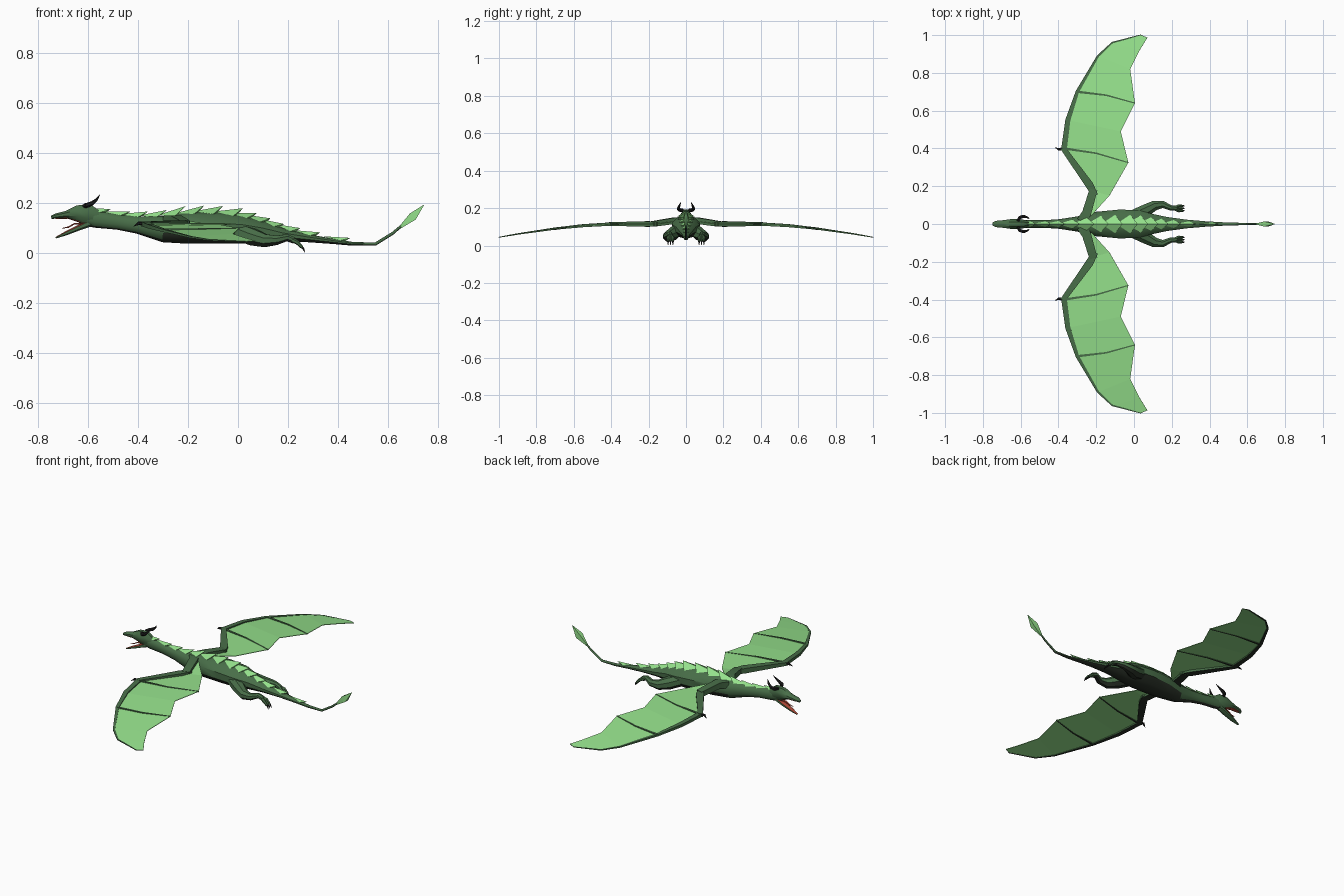
import bpy, bmesh, math
from mathutils import Vector

cube = bpy.data.objects.get("Cube")
if cube:
    bpy.data.objects.remove(cube, do_unlink=True)


def material(name, rgb):
    m = bpy.data.materials.new(name)
    m.use_nodes = True
    m.diffuse_color = (*rgb, 1)
    m.node_tree.nodes["Principled BSDF"].inputs["Base Color"].default_value = (*rgb, 1)
    return m


SKIN = material("dark green skin", (0.065, 0.155, 0.065))
BELLY = material("blackish belly", (0.022, 0.03, 0.02))
MEMBRANE = material("light green membrane", (0.30, 0.75, 0.26))
HORN = material("black horn", (0.012, 0.012, 0.012))
MOUTH = material("red mouth", (0.45, 0.07, 0.04))


def finish(name, bm, mat, angle=0):
    bmesh.ops.recalc_face_normals(bm, faces=bm.faces)
    me = bpy.data.meshes.new(name)
    bm.to_mesh(me)
    bm.free()
    me.materials.append(mat)
    ob = bpy.data.objects.new(name, me)
    bpy.context.collection.objects.link(ob)
    if angle:
        bpy.ops.object.select_all(action='DESELECT')
        ob.select_set(True)
        bpy.context.view_layer.objects.active = ob
        bpy.ops.object.shade_smooth_by_angle(angle=math.radians(angle))
    return ob


def tube(name, path, mat, sides=6, angle=40):
    """Loft rings along a path of (x, y, z, half width, half height)."""
    bm = bmesh.new()
    pts = [Vector(p[:3]) for p in path]
    rings = []
    for i, p in enumerate(path):
        t = (pts[min(i + 1, len(pts) - 1)] - pts[max(i - 1, 0)]).normalized()
        side = Vector((0, 0, 1)).cross(t).normalized()
        up = t.cross(side)
        turns = [2 * math.pi * (k + 0.5) / sides for k in range(sides)]
        rings.append([bm.verts.new(pts[i] + side * p[3] * math.cos(a) + up * p[4] * math.sin(a))
                      for a in turns])
    for r, q in zip(rings, rings[1:]):
        for k in range(sides):
            j = (k + 1) % sides
            bm.faces.new((r[k], r[j], q[j], q[k]))
    bm.faces.new(rings[0])
    bm.faces.new(rings[-1])
    return finish(name, bm, mat, angle)


def limb(name, points, radii, mat, s=1, sides=6, flat=1.0):
    """Tube mirrored to side s; flat scales its height."""
    return tube(name, [(x, y * s, z, r, r * flat) for (x, y, z), r in zip(points, radii)],
                mat, sides)


def paint(ob, mat, rule):
    """Give the faces whose normal meets the rule a second colour."""
    ob.data.materials.append(mat)
    for f in ob.data.polygons:
        if rule(f.normal):
            f.material_index = 1


def underside(n):
    return n.z < -0.5


def profile(rows):
    """Rows of (x, half width, bottom, top) to a path."""
    return [(x, 0, (b + t) / 2, w, (t - b) / 2) for x, w, b, t in rows]


# Body, neck and tail
BODY = [(-0.63, .018, .115, .18), (-0.57, .022, .10, .168), (-0.48, .021, .092, .153),
        (-0.40, .026, .076, .146), (-0.30, .042, .042, .148), (-0.20, .068, .036, .164),
        (-0.08, .080, .036, .163), (0.02, .078, .036, .152), (0.10, .055, .042, .128),
        (0.18, .038, .045, .097), (0.28, .024, .042, .074), (0.38, .015, .035, .056),
        (0.46, .010, .028, .043), (0.55, .007, .028, .041)]
tail = [(0.62, 0, .078, .005, .006), (0.68, 0, .13, .004, .004)]
paint(tube("body", profile(BODY) + tail, SKIN, 10), BELLY, underside)


def back_at(x):
    """Top height and half width of the body at x."""
    for a, b in zip(BODY, BODY[1:]):
        if a[0] <= x <= b[0]:
            f = (x - a[0]) / (b[0] - a[0])
            return a[3] + f * (b[3] - a[3]), a[1] + f * (b[1] - a[1])


# Dorsal plates: overlapping kites rising toward the tail
bm = bmesh.new()
TIPS = [-0.51, -0.43, -0.36, -0.285, -0.21, -0.135, -0.06, 0.02, 0.075, 0.13, 0.185, 0.25,
        0.33, 0.45]
for x in TIPS:
    z, w = back_at(x)
    zs, ws = back_at(x - 0.04)
    front = bm.verts.new((x - 0.115, 0, back_at(x - 0.115)[0] + 0.002))
    tip = bm.verts.new((x, 0, z + 0.013 + 0.17 * w))
    heel = bm.verts.new((x - 0.022, 0, z + 0.001))
    for s in (1, -1):
        v = bm.verts.new((x - 0.04, s * ws * 0.62, zs - ws * 0.12))
        bm.faces.new((front, v, tip))
        bm.faces.new((heel, v, tip))
        bm.faces.new((front, v, heel))
finish("back_plates", bm, MEMBRANE)

# Tail blade
tube("tail_blade", [(0.645, 0, .098, .003, .006), (0.70, 0, .145, .019, .024),
                    (0.745, 0, .192, .001, .001)], MEMBRANE, 4)

# Head: upper jaw and skull
head = tube("head", profile([(-0.748, .008, .134, .148), (-0.73, .018, .136, .158),
                             (-0.69, .022, .138, .168), (-0.645, .029, .126, .192),
                             (-0.60, .027, .113, .198), (-0.56, .018, .11, .17)]), SKIN, 8)

# Lower jaw with a red upper side, palate and tongue
jaw = tube("lower_jaw", [(-0.73, 0, .06, .006, .003), (-0.69, 0, .077, .014, .008),
                         (-0.64, 0, .099, .018, .011), (-0.585, 0, .122, .016, .015)], SKIN, 6)
paint(jaw, MOUTH, lambda n: n.z > 0.6)
tube("palate", [(-0.73, 0, .139, .010, .004), (-0.68, 0, .14, .013, .004),
                (-0.61, 0, .119, .014, .006)], MOUTH, 6)
tube("tongue", [(-0.61, 0, .116, .008, .004), (-0.655, 0, .116, .007, .003),
                (-0.68, 0, .102, .005, .003), (-0.705, 0, .098, .001, .001)], MOUTH, 6)

# Wing outline: leading and trailing points in matching pairs
LEAD = [(-0.26, .04), (-0.20, .17), (-0.37, .40), (-0.35, .55), (-0.30, .70),
        (-0.19, .89), (-0.115, .96), (0.035, 1.0)]
TRAIL = [(-0.23, .04), (-0.13, .15), (-0.03, .325), (-0.07, .49), (0.005, .64),
         (-0.02, .82), (0.03, .92), (0.07, .985)]


def wing_z(y):
    if y < 0.15:
        return 0.14 - 0.2 * y
    return 0.115 - 0.071 * max(0, (y - 0.38) / 0.62) ** 1.6


def at(p):
    return (p[0], p[1], wing_z(p[1]))


for s, side in ((1, "left"), (-1, "right")):
    # Wing skin
    bm = bmesh.new()
    rows = [[bm.verts.new((x, y * s, wing_z(y))) for x, y in pair] for pair in zip(LEAD, TRAIL)]
    for a, b in zip(rows, rows[1:]):
        bm.faces.new((a[0], b[0], b[1], a[1]))
    skin = finish(side + "_wing_membrane", bm, MEMBRANE)
    solid = skin.modifiers.new("thickness", 'SOLIDIFY')
    solid.thickness = 0.003
    solid.offset = 0

    # Flat-topped wing bones, dark underneath
    bones = [
        limb(side + "_upper_arm", [(-0.275, .015, .128), (-0.25, .06, .133), (-0.215, .18, .115)],
             (.040, .034, .030), SKIN, s, 4, 0.7),
        limb(side + "_forearm", [(-0.205, .15, .115), (-0.235, .205, .115), (-0.378, .405, .115)],
             (.022, .030, .019), SKIN, s, 4, 0.7),
        limb(side + "_leading_finger", [at(p) for p in LEAD[2:]] + [at(TRAIL[-1])],
             (.021, .019, .013, .008, .006, .004, .002), SKIN, s, 4, 0.6)]
    for n, i in (("inner", 2), ("outer", 4)):
        a, b = at(LEAD[i]), at(TRAIL[i])
        mid = [(p + q) / 2 for p, q in zip(a, b)]
        mid[1] += 0.012
        bones.append(limb(f"{side}_{n}_finger", [a, mid, b], (.009, .006, .004), SKIN, s, 4))
    for bone in bones:
        paint(bone, BELLY, underside)
    limb(side + "_thumb_claw", [(-0.375, .40, .116), (-0.398, .395, .118), (-0.418, .405, .106)],
         (.009, .007, .001), HORN, s)

    # Horn sweeping out, back and up
    limb(side + "_horn", [(-0.615, .016, .188), (-0.605, .034, .19), (-0.585, .041, .197),
                          (-0.567, .036, .212), (-0.553, .027, .232)],
         (.009, .010, .009, .006, .001), HORN, s)

    # Hind leg, trailing behind the body
    leg = limb(side + "_hind_leg", [(0.0, .045, .085), (0.06, .07, .062), (0.11, .098, .048),
                                    (0.155, .103, .05), (0.195, .085, .06), (0.222, .083, .05)],
               (.034, .036, .028, .02, .015, .014), SKIN, s, 8)
    paint(leg, BELLY, underside)
    for k in (-1, 0, 1):
        y = .083 + k * .013
        limb(f"{side}_toe_{k + 2}", [(0.21, .083, .054), (0.237, y, .042), (0.257, y, .021)],
             (.011, .009, .006), SKIN, s)
        limb(f"{side}_claw_{k + 2}", [(0.254, y, .025), (0.262, y, .015), (0.268, y, .002)],
             (.005, .004, .001), HORN, s)
